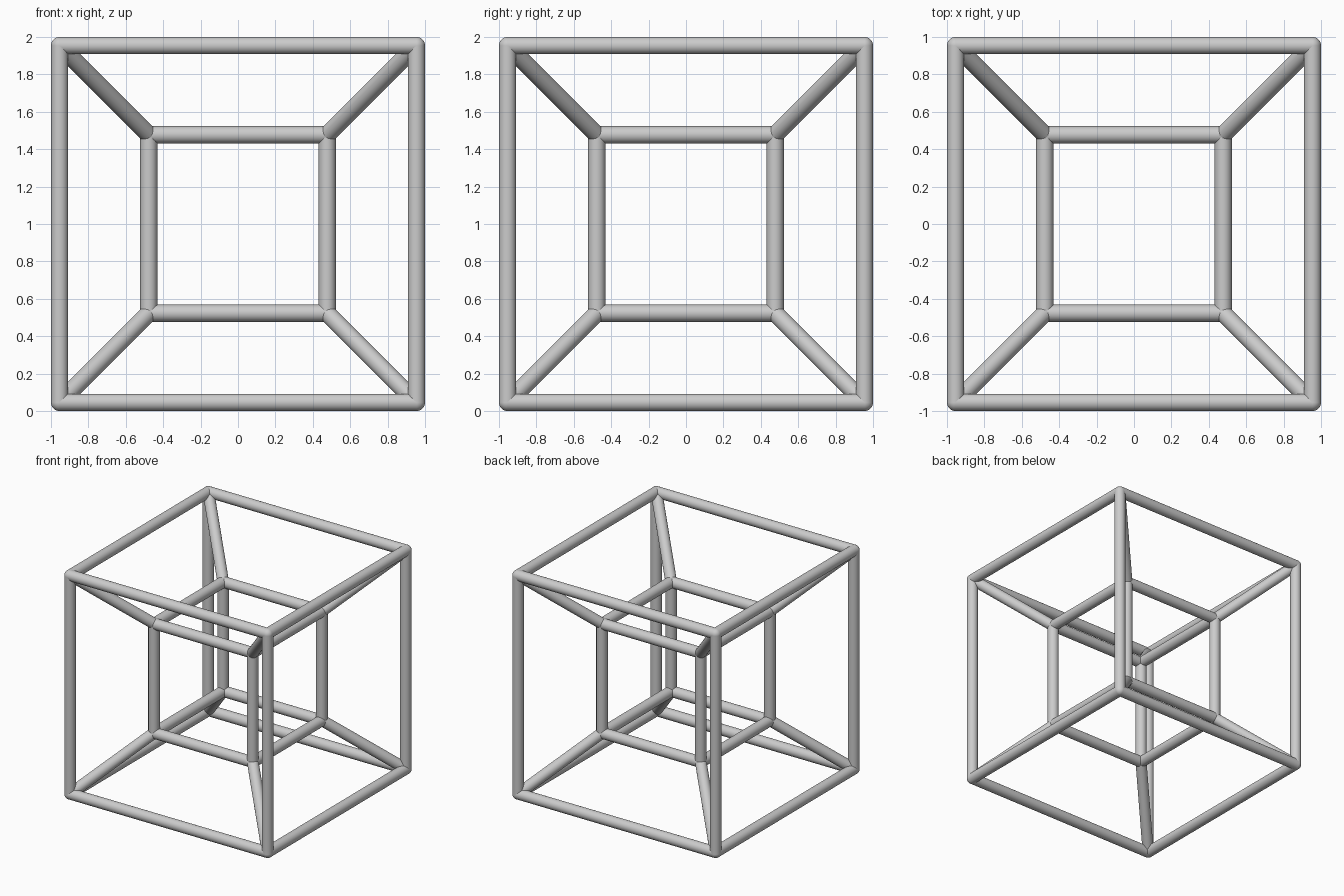
import bpy
from itertools import product
from mathutils import Vector

if "Cube" in bpy.data.objects:
    bpy.data.objects.remove(bpy.data.objects["Cube"])

R = 0.046           # rod radius
OUT, INN = 0.954, 0.477   # half sizes of the two cube frames (to rod centres)
MID = Vector((0, 0, 1))

mat = bpy.data.materials.new("light grey")
mat.diffuse_color = (0.6, 0.6, 0.6, 1)
mat.use_nodes = True
mat.node_tree.nodes["Principled BSDF"].inputs["Base Color"].default_value = mat.diffuse_color


def finish(name):
    ob = bpy.context.object
    ob.name = name
    ob.data.materials.append(mat)
    bpy.ops.object.shade_smooth_by_angle()


def rod(a, b, name):
    d = b - a
    bpy.ops.mesh.primitive_cylinder_add(vertices=32, radius=R, depth=d.length, location=(a + b) / 2,
                                        rotation=d.to_track_quat('Z', 'Y').to_euler())
    finish(name)


def joint(p, name):
    bpy.ops.mesh.primitive_uv_sphere_add(segments=32, ring_count=16, radius=R, location=p)
    finish(name)


corners = [Vector(c) for c in product((-1, 1), repeat=3)]

# Outer and inner cube frames with round corner joints
for label, s in (("outer", OUT), ("inner", INN)):
    for c in corners:
        joint(MID + c * s, label + "_joint")
        for axis in range(3):
            if c[axis] < 0:
                e = c.copy()
                e[axis] = 1
                rod(MID + c * s, MID + e * s, label + "_rod")

# Diagonal rods linking the two frames
for c in corners:
    rod(MID + c * INN, MID + c * OUT, "diagonal_rod")
